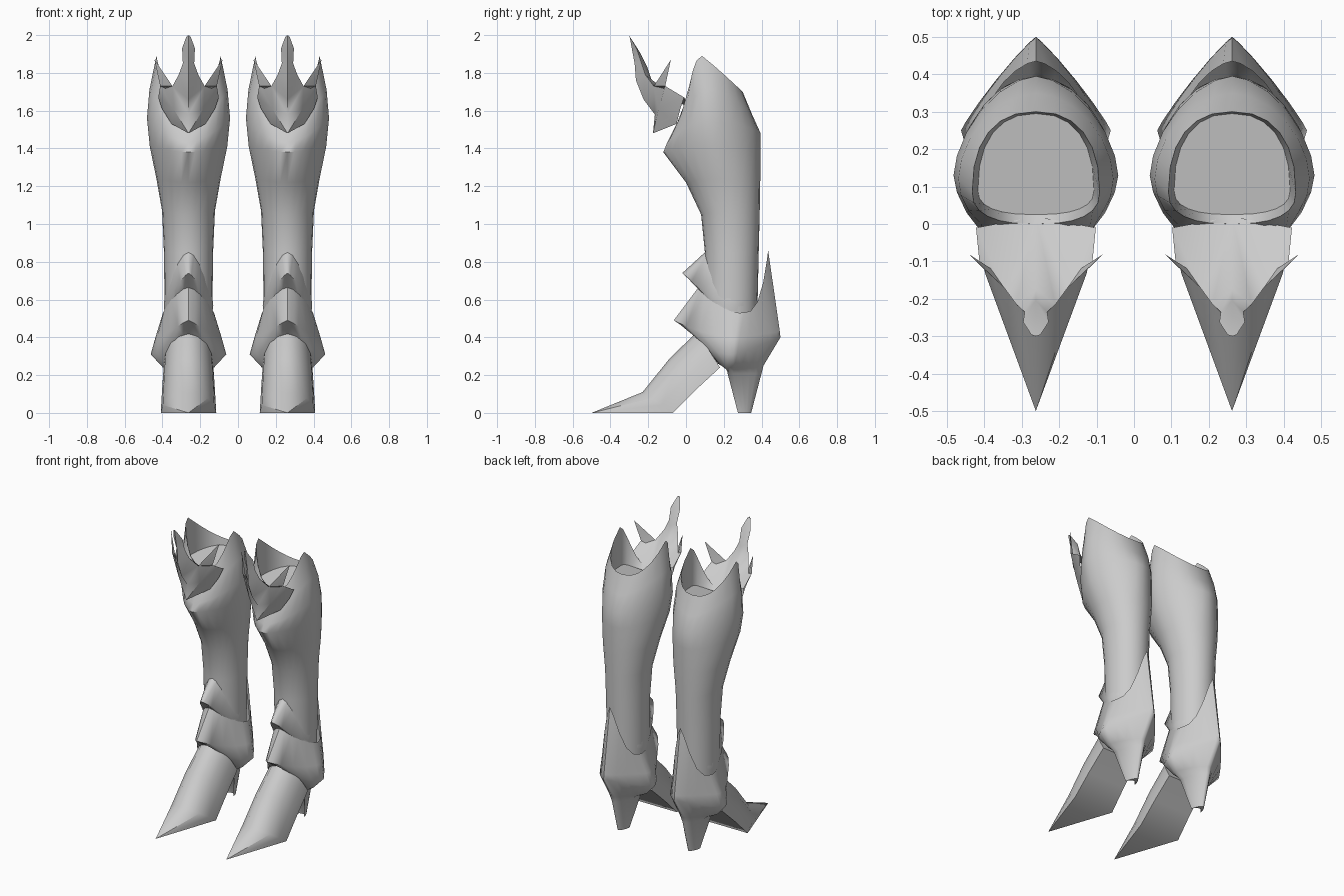
import bpy, bmesh
from math import sin, cos, pi, radians

if "Cube" in bpy.data.objects:
    bpy.data.objects.remove(bpy.data.objects["Cube"])

SPACING = 0.262
STEPS = 12

grey = bpy.data.materials.new("plain grey")
grey.use_nodes = True
GREY = (0.6, 0.6, 0.6, 1)
grey.diffuse_color = GREY
grey.node_tree.nodes["Principled BSDF"].inputs["Base Color"].default_value = GREY


def ring(front, side, back, fe=1.0, be=1.0, fp=2.0, bp=2.0):
    """Closed section through a front (y, z), side (x, y, z) and back (y, z) point.
    fe/be sharpen the plan outline, fp/bp sharpen the height change."""
    points = []
    for i in range(2 * STEPS):
        t = pi * i / STEPS
        c, s = cos(t), sin(t)
        end, e, p = (front, fe, fp) if c > 0 else (back, be, bp)
        a = abs(c) if abs(c) > 1e-6 else 0
        b = abs(s) if abs(s) > 1e-6 else 0
        x = side[0] * b ** e * (1 if s > 0 else -1)
        y = side[1] + (end[0] - side[1]) * a ** e
        z = side[2] + (end[1] - side[2]) * a ** p
        points.append((x, y, z))
    return points


def arch(ridge, edge):
    """Open arch from one lower edge over the ridge to the other edge."""
    points = []
    for i in range(9):
        t = pi * (i / 8 - 0.5)
        k = max(cos(t), 0)
        points.append((edge[0] * sin(t),
                       edge[1] + (ridge[0] - edge[1]) * k,
                       edge[2] + (ridge[1] - edge[2]) * k))
    return points


def finish(bm, name, angle):
    """Place one copy of the part on each boot."""
    bmesh.ops.remove_doubles(bm, verts=bm.verts, dist=0.0005)
    bmesh.ops.recalc_face_normals(bm, faces=bm.faces)
    mesh = bpy.data.meshes.new(name)
    bm.to_mesh(mesh)
    bm.free()
    mesh.materials.append(grey)
    for label, sign in (("left", 1), ("right", -1)):
        obj = bpy.data.objects.new(f"{label}_{name}", mesh)
        bpy.context.collection.objects.link(obj)
        obj.location.x = sign * SPACING
    bpy.ops.object.select_all(action="DESELECT")
    obj.select_set(True)
    bpy.context.view_layer.objects.active = obj
    bpy.ops.object.shade_smooth_by_angle(angle=radians(angle))


def loft(name, sections, angle=40, cap_start=False, cap_end=False):
    bm = bmesh.new()
    rows = [[bm.verts.new(p) for p in s] for s in sections]
    n = len(rows[0])
    for a, b in zip(rows, rows[1:]):
        for i in range(n):
            j = (i + 1) % n
            bm.faces.new((a[i], a[j], b[j], b[i]))
    if cap_start:
        bm.faces.new(rows[0])
    if cap_end:
        bm.faces.new(rows[-1])
    finish(bm, name, angle)


# Leg shaft: flares to the calf, peaks at both sides, closed by a shallow floor
loft("shaft", [
    ring((0.10, 0.40), (0.125, 0.24, 0.40), (0.375, 0.40)),
    ring((0.10, 0.85), (0.13, 0.24, 0.85), (0.385, 0.85)),
    ring((0.08, 1.05), (0.14, 0.23, 1.07), (0.39, 1.05)),
    ring((0.00, 1.22), (0.17, 0.20, 1.24), (0.393, 1.22), fe=1.1),
    ring((-0.12, 1.38), (0.205, 0.15, 1.41), (0.395, 1.38), fe=1.3, be=1.1),
    ring((-0.10, 1.43), (0.22, 0.13, 1.56), (0.395, 1.48), fe=1.2, be=1.2),
    ring((-0.05, 1.53), (0.207, 0.12, 1.71), (0.35, 1.58), be=1.1),
    ring((0.00, 1.62), (0.17, 0.085, 1.89), (0.30, 1.70), fe=0.8, be=0.85, fp=1.8, bp=0.9),
    ring((0.025, 1.61), (0.155, 0.09, 1.64), (0.295, 1.66), fe=0.8, be=0.85),
], cap_end=True)

# Upper shin fold: a pointed chevron that fades out at the sides
loft("shin_fold", [
    ring((0.10, 0.85), (0.125, 0.24, 0.62), (0.37, 0.66), fe=1.1),
    ring((-0.02, 0.74), (0.131, 0.23, 0.57), (0.375, 0.60), fe=1.6),
    ring((0.07, 0.66), (0.125, 0.24, 0.52), (0.37, 0.55), fe=1.2),
], angle=80)

# Ankle guard: front chevron, wide ankle, rear spur, hollow-fronted heel spike
loft("ankle_guard", [
    ring((0.07, 0.67), (0.135, 0.28, 0.53), (0.435, 0.86), fe=1.1, be=1.3, bp=5),
    ring((-0.065, 0.49), (0.175, 0.26, 0.40), (0.497, 0.43), fe=1.6, be=1.7, fp=3),
    ring((0.04, 0.43), (0.20, 0.25, 0.31), (0.50, 0.40), fe=1.4, be=1.8, fp=4),
    ring((0.17, 0.26), (0.135, 0.23, 0.24), (0.41, 0.25), be=1.5),
    ring((0.25, 0.22), (0.08, 0.22, 0.21), (0.40, 0.21), be=1.3),
    ring((0.31, 0.0), (0.035, 0.275, 0.0), (0.345, 0.0), be=1.3),
], angle=60, cap_end=True)

# Pointed toe: arched top over a flat sole
loft("toe", [
    arch((0.06, 0.43), (0.132, 0.18, 0.24)),
    arch((-0.085, 0.29), (0.14, 0.05, 0.12)),
    arch((-0.23, 0.11), (0.147, -0.07, 0.0)),
    arch((-0.5, 0.0), (0.0, -0.499, 0.0)),
], angle=50, cap_start=True)

# Knee crest: V-shaped plate with swept wings, side leaves and a shelf to the shaft
tip, low, mid, high = (0, -.175, 1.48), (0, -.165, 1.58), (0, -.225, 1.66), (0, -.265, 1.76)
edge, corner = (.08, -.145, 1.61), (.15, -.11, 1.73)
wing, notch = (.18, -.08, 1.87), (.085, -.17, 1.73)
leaf_top, leaf_low = (.16, -.01, 1.67), (.14, -.03, 1.61)
seat, root = (0, .02, 1.61), (.09, -.05, 1.53)
faces = [(tip, edge, low), (low, edge, notch, mid), (edge, corner, wing, notch),
         (edge, leaf_low, leaf_top, corner), (tip, root, edge), (edge, root, leaf_low),
         (notch, corner, leaf_top), (notch, leaf_top, seat)]

# Crest spike: a leaf-shaped blade between a front and a back spine
front = [mid, high, (0, -.272, 1.85), (0, -.287, 1.93), (0, -.3, 2.0)]
flank = [notch, (.052, -.215, 1.79), (.03, -.235, 1.85), (.034, -.262, 1.93), (.012, -.296, 1.99)]
back = [seat, (0, -.175, 1.74), (0, -.205, 1.83), (0, -.245, 1.91), (0, -.298, 1.99)]
for i in range(4):
    faces.append((front[i], flank[i], flank[i + 1], front[i + 1]))
    faces.append((back[i], back[i + 1], flank[i + 1], flank[i]))

bm = bmesh.new()
for face in faces:
    for sign in (1, -1):
        bm.faces.new([bm.verts.new((sign * x, y, z)) for x, y, z in face])
finish(bm, "knee_crest", 55)
